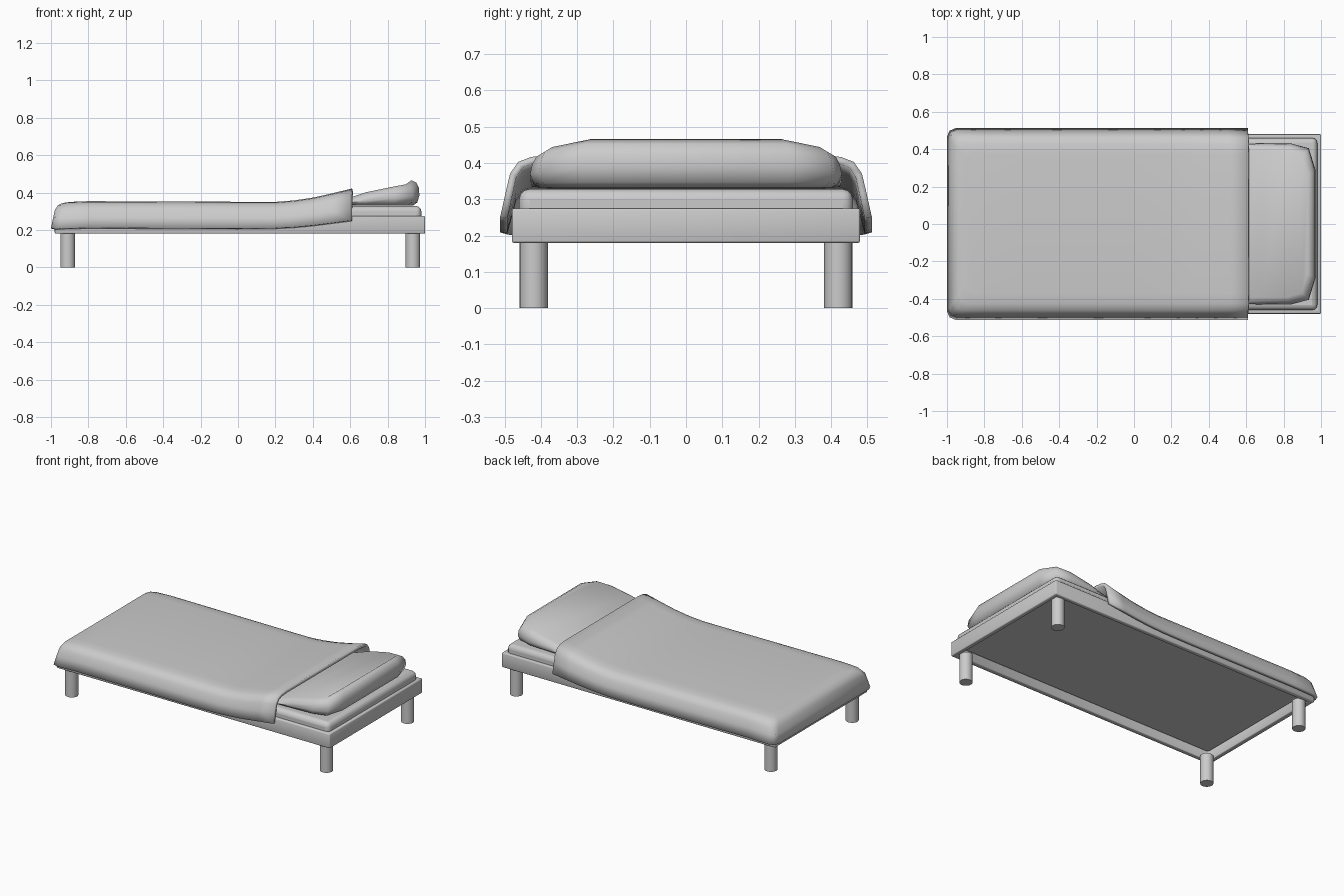
import bpy, bmesh, math

if "Cube" in bpy.data.objects:
    bpy.data.objects.remove(bpy.data.objects["Cube"])


def make_object(name, bm, angle=40):
    bmesh.ops.recalc_face_normals(bm, faces=bm.faces[:])
    mesh = bpy.data.meshes.new(name)
    bm.to_mesh(mesh)
    bm.free()
    ob = bpy.data.objects.new(name, mesh)
    bpy.context.collection.objects.link(ob)
    bpy.ops.object.select_all(action='DESELECT')
    ob.select_set(True)
    bpy.context.view_layer.objects.active = ob
    bpy.ops.object.shade_smooth_by_angle(angle=math.radians(angle))
    return ob


def interp(table, x):
    if x <= table[0][0]:
        return table[0][1]
    for (x0, z0), (x1, z1) in zip(table, table[1:]):
        if x <= x1:
            return z0 + (z1 - z0) * (x - x0) / (x1 - x0)
    return table[-1][1]


def box(lo, hi):
    bm = bmesh.new()
    bmesh.ops.create_cube(bm, size=1)
    for v in bm.verts:
        v.co = [l + (c + 0.5) * (h - l) for l, h, c in zip(lo, hi, v.co)]
    return bm


def bevel(ob, width, segments):
    m = ob.modifiers.new("bevel", 'BEVEL')
    m.width, m.segments = width, segments
    m.limit_method = 'ANGLE'


def bridge(bm, a, b, closed):
    n = len(a)
    for i in range(n if closed else n - 1):
        j = (i + 1) % n
        bm.faces.new((a[i], a[j], b[j], b[i]))


def fill_across(bm, ring):
    # joins each point of a mirrored contour to its opposite point
    n = len(ring)
    for i in range(n // 2 - 1):
        bm.faces.new((ring[i], ring[i + 1], ring[n - 2 - i], ring[n - 1 - i]))


# Open rectangular frame
bm = box((-0.98, -0.48, 0.18), (1.0, 0.48, 0.275))
bm.normal_update()
bmesh.ops.delete(bm, geom=[f for f in bm.faces if abs(f.normal.z) > 0.9],
                 context='FACES_ONLY')
frame = make_object("bed_frame", bm, 30)
wall = frame.modifiers.new("wall", 'SOLIDIFY')
wall.thickness, wall.offset, wall.use_even_offset = 0.03, -1, True
bevel(frame, 0.006, 2)

# Four round legs
for end, x in (("foot", -0.91), ("head", 0.935)):
    for side, y in (("front", -0.42), ("back", 0.42)):
        bm = bmesh.new()
        bmesh.ops.create_cone(bm, cap_ends=True, segments=20, radius1=0.039,
                              radius2=0.039, depth=0.185)
        bmesh.ops.translate(bm, verts=bm.verts[:], vec=(x, y, 0.0925))
        make_object(f"{side}_{end}_leg", bm)

# Mattress
mattress = make_object("mattress", box((-0.955, -0.46, 0.235), (0.98, 0.46, 0.328)), 60)
bevel(mattress, 0.028, 3)

# Pillow: stacked rounded outlines, thicker towards the head end
outline = [(0.40, 0.28), (0.43, 0.38), (0.52, 0.425), (0.68, 0.43),
           (0.84, 0.43), (0.935, 0.405), (0.97, 0.29)]
outline = [(x, -y) for x, y in outline] + [(x, y) for x, y in reversed(outline)]
pillow_top = [(0.40, 0.345), (0.52, 0.37), (0.61, 0.396), (0.7, 0.43),
              (0.82, 0.452), (0.93, 0.466)]
layers = [(0, 0.88, 0.93), (0.12, 0.96, 0.975), (0.4, 1, 1), (0.7, 0.99, 0.985),
          (0.9, 0.94, 0.96), (1, 0.84, 0.91)]
bm = bmesh.new()
rings = []
for h, sx, sy in layers:
    ring = []
    for px, py in outline:
        x, y = 0.7 + (px - 0.7) * sx, py * sy
        top = interp(pillow_top, x) - 0.2 * max(0, abs(y) - 0.28)
        ring.append(bm.verts.new((x, y, 0.332 + (top - 0.332) * h)))
    rings.append(ring)
for a, b in zip(rings, rings[1:]):
    bridge(bm, a, b, True)
fill_across(bm, rings[0])
fill_across(bm, rings[-1])
make_object("pillow", bm, 60)

# Blanket: nested U-shaped contours, open at the head end
top_line = [(-1.0, 0.346), (-0.8, 0.354), (0.2, 0.35), (0.3, 0.358),
            (0.4, 0.373), (0.5, 0.395), (0.61, 0.422)]
hem_line = [(-1.0, 0.208), (-0.8, 0.213), (0.0, 0.209), (0.25, 0.212),
            (0.4, 0.226), (0.61, 0.252)]
stations = [0.61, 0.5, 0.4, 0.3, 0.2, 0.0, -0.3, -0.6, -0.8]
bm = bmesh.new()
rings = []
for inset, h in [(0, 0), (0.015, 0.4), (0.027, 0.7), (0.05, 0.89), (0.085, 0.97), (0.14, 1)]:
    w, end, r = 0.512 - inset, -1.0 + inset * 0.75, 0.045
    half = [(x, w) for x in stations]
    half += [(end + r, w), (end + 0.3 * r, w - 0.3 * r), (end, w - r)]
    pts = [(x, -y) for x, y in half] + [(x, y) for x, y in reversed(half)]
    ring = []
    for x, y in pts:
        low, high = interp(hem_line, x), interp(top_line, x)
        ring.append(bm.verts.new((x, y, low + (high - low) * h)))
    rings.append(ring)
for a, b in zip(rings, rings[1:]):
    bridge(bm, a, b, False)
fill_across(bm, rings[-1])
bmesh.ops.recalc_face_normals(bm, faces=bm.faces[:])
blanket = make_object("blanket", bm, 50)
if sum(p.normal.z * p.area for p in blanket.data.polygons) < 0:
    blanket.data.flip_normals()
cloth = blanket.modifiers.new("cloth", 'SOLIDIFY')
cloth.thickness, cloth.offset = 0.02, -1
